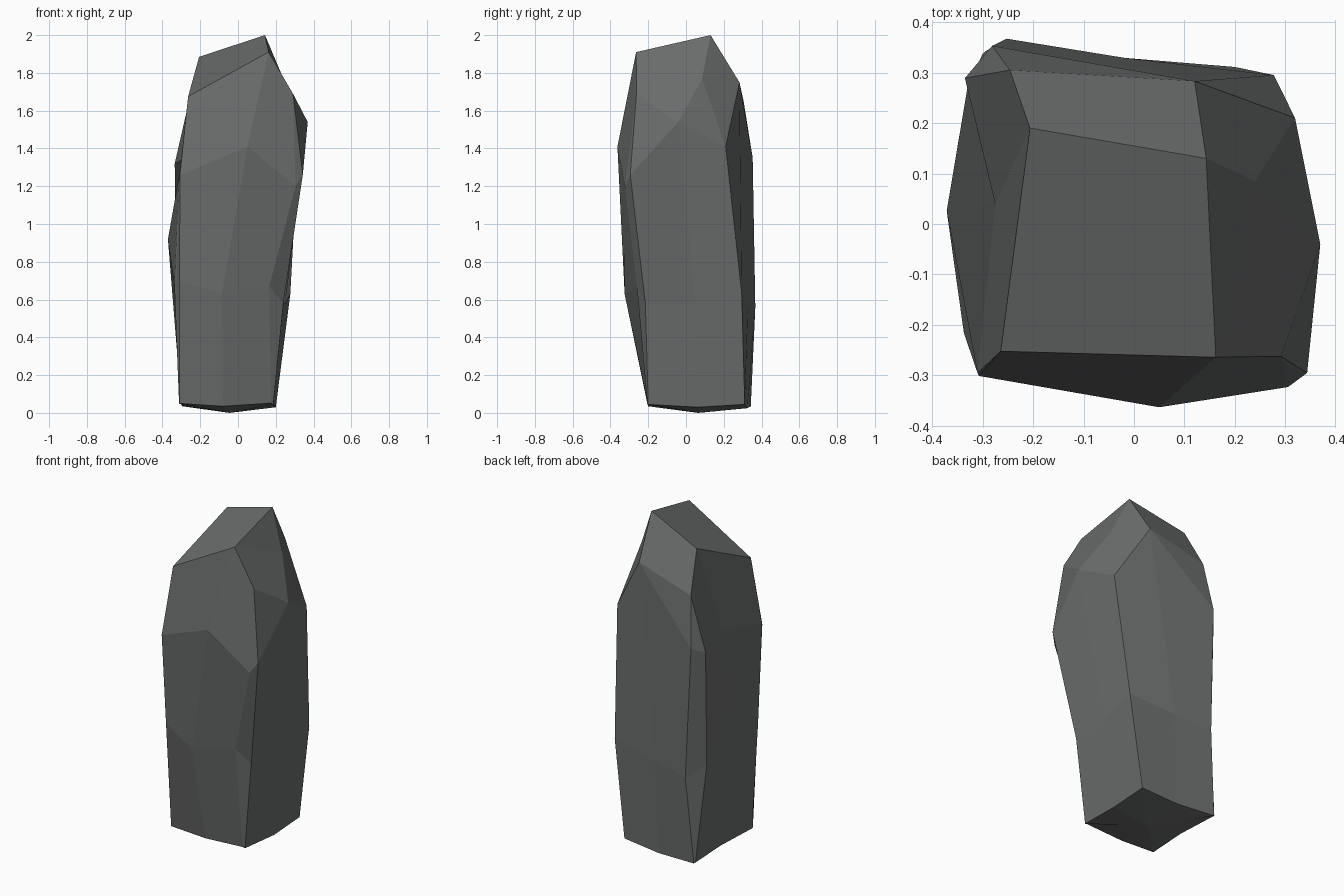
import bpy
import bmesh

# Stone colour
stone = bpy.data.materials.new("dark grey stone")
stone.diffuse_color = (0.145, 0.15, 0.15, 1)

# Cross-sections, counter-clockwise from the front left corner
foot = [(-.31, -.205, .05), (-.08, -.2, .035), (.175, -.205, .052), (.187, -.2, .045),
        (.2, .065, .03), (.2, .311, .045), (-.04, .325, .025), (-.293, .343, .035),
        (-.3, .337, .04), (-.28, .065, .035), (-.312, -.195, .05)]
waist = [(-.31, -.255, .7), (-.085, -.325, .63), (.165, -.26, .67), (.24, -.215, .58),
         (.25, .05, .58), (.277, .295, .63), (-.018, .329, .59), (-.252, .367, .56),
         (-.33, .27, .62), (-.371, .026, .92), (-.337, -.216, .68)]
shoulder = [(-.307, -.301, 1.26), (.05, -.363, 1.41), (.305, -.323, 1.2), (.343, -.295, 1.26),
            (.369, -.04, 1.54), (.319, .21, 1.41), (.12, .283, 1.75), (-.281, .353, 1.35),
            (-.335, .289, 1.32), (-.275, .04, 1.35), (-.31, -.295, 1.265)]

bm = bmesh.new()
rings = [[bm.verts.new(p) for p in ring] for ring in (foot, waist, shoulder)]
n = len(foot)

# Side walls between the cross-sections
for low, high in zip(rings, rings[1:]):
    for i in range(n):
        j = (i + 1) % n
        bm.faces.new((low[i], low[j], high[j], high[i]))

# Shallow pointed underside
tip = bm.verts.new((-.045, .065, 0))
for i in range(n):
    bm.faces.new((tip, rings[0][(i + 1) % n], rings[0][i]))

# Slanted top and the cut facets leading up to it
a, b, c, d, e, h, q = [bm.verts.new(p) for p in (
    (-.206, .19, 1.885), (.143, .13, 2), (.162, -.264, 1.91), (-.264, -.252, 1.675),
    (.24, .085, 1.77), (.291, -.262, 1.69), (-.246, .305, 1.65))]
s = rings[2]
for face in ((a, d, c, b), (s[0], s[1], c, d), (s[1], s[2], h, c), (s[2], s[3], h),
             (s[3], s[4], h), (h, s[4], e, c), (c, e, b), (s[4], s[5], e),
             (e, s[5], s[6], b), (b, s[6], q, a), (s[6], s[7], q), (s[7], s[8], q),
             (s[8], s[9], a, q), (s[9], s[10], d, a), (s[10], s[0], d)):
    bm.faces.new(face)

bmesh.ops.recalc_face_normals(bm, faces=bm.faces)
mesh = bpy.data.meshes.new("standing_stone")
bm.to_mesh(mesh)
bm.free()
mesh.materials.append(stone)
bpy.context.collection.objects.link(bpy.data.objects.new("standing_stone", mesh))
